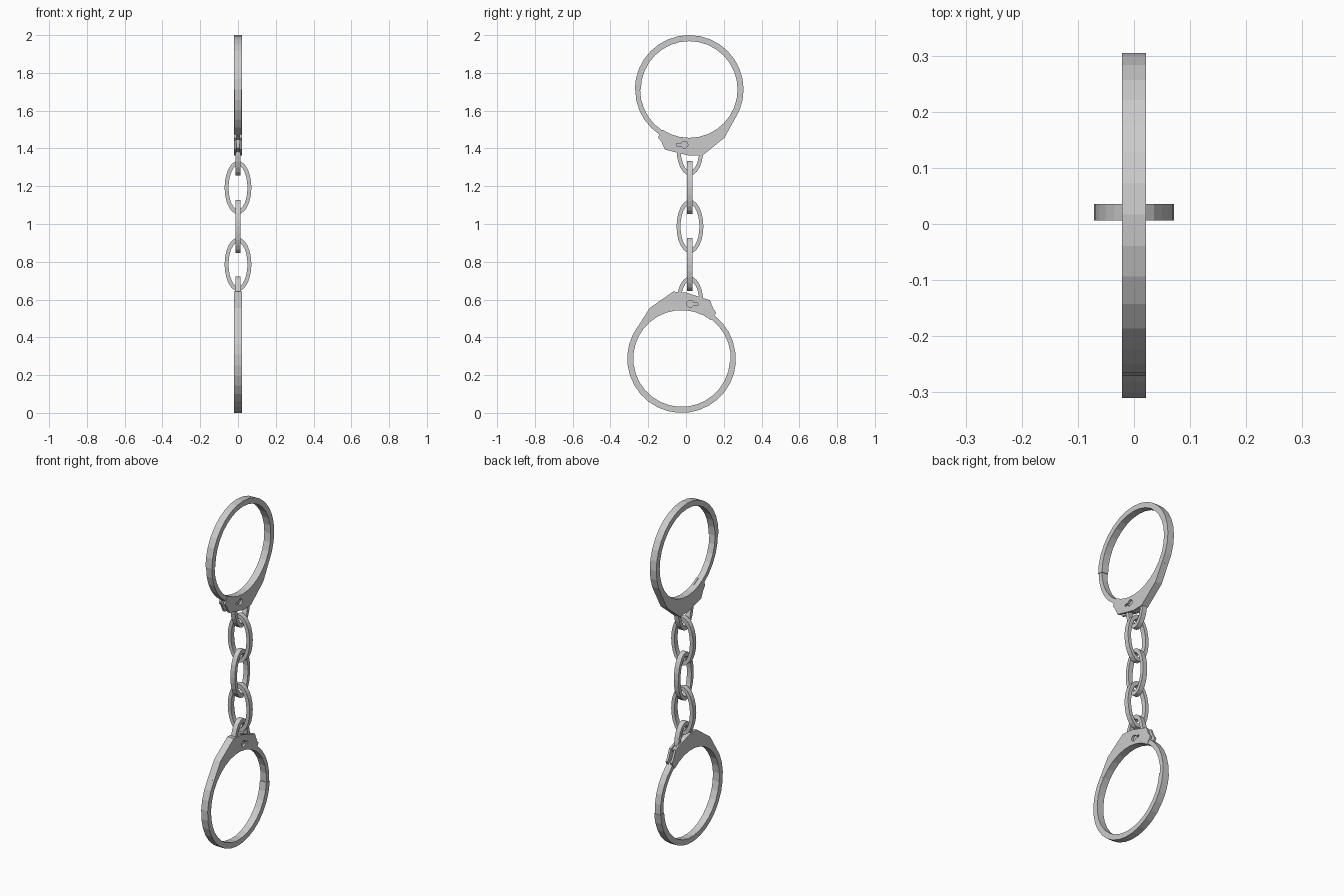
import bpy, bmesh
from math import sin, cos, pi, radians
from mathutils import Matrix

if "Cube" in bpy.data.objects:
    bpy.data.objects.remove(bpy.data.objects["Cube"])

STEP = 11.25          # 32 facets per full ring
HALF = 0.021          # half thickness of the cuffs
CHAIN_Y = 0.021


def make_object(name, bm, matrix=Matrix()):
    bmesh.ops.recalc_face_normals(bm, faces=bm.faces)
    bm.transform(matrix)
    mesh = bpy.data.meshes.new(name)
    bm.to_mesh(mesh)
    bm.free()
    ob = bpy.data.objects.new(name, mesh)
    bpy.context.collection.objects.link(ob)
    return ob


def prism(name, outline, x0, x1, matrix):
    """Extrude a (y, z) outline along x."""
    bm = bmesh.new()
    face = bm.faces.new([bm.verts.new((x0, y, z)) for y, z in outline])
    new = bmesh.ops.extrude_face_region(bm, geom=[face])["geom"]
    for v in new:
        if isinstance(v, bmesh.types.BMVert):
            v.co.x = x1
    return make_object(name, bm, matrix)


def arc(r, start, count, step=STEP):
    return [(r * cos(radians(start + i * step)), r * sin(radians(start + i * step)))
            for i in range(count + 1)]


def sweep(name, r_in, r_out, start, count, half, matrix):
    """Curved bar with rectangular section."""
    bm = bmesh.new()
    rows = []
    for (yi, zi), (yo, zo) in zip(arc(r_in, start, count), arc(r_out, start, count)):
        rows.append([bm.verts.new(p) for p in
                     ((-half, yi, zi), (half, yi, zi), (half, yo, zo), (-half, yo, zo))])
    for a, b in zip(rows, rows[1:]):
        for i in range(4):
            j = (i + 1) % 4
            bm.faces.new((a[i], a[j], b[j], b[i]))
    bm.faces.new(rows[0])
    bm.faces.new(rows[-1])
    return make_object(name, bm, matrix)


def link(name, z, turned=False, start=0.0, span=1.0):
    """Oval chain link, or part of one, with a flat rectangular section."""
    n = 24
    count = round(n * span)
    bm = bmesh.new()
    rows = []
    for i in range(count + (span < 1)):
        a = start + 2 * pi * i / n
        ci, si = 0.050 * cos(a), 0.116 * sin(a)
        co, so = 0.071 * cos(a), 0.141 * sin(a)
        rows.append([bm.verts.new(p) for p in
                     ((-.0145, ci, si), (.0145, ci, si), (.0145, co, so), (-.0145, co, so))])
    pairs = list(zip(rows, rows[1:]))
    if span == 1:
        pairs.append((rows[-1], rows[0]))
    else:
        bm.faces.new(rows[0])
        bm.faces.new(rows[-1])
    for a, b in pairs:
        for i in range(4):
            j = (i + 1) % 4
            bm.faces.new((a[i], a[j], b[j], b[i]))
    turn = Matrix.Rotation(pi / 2 if turned else 0, 4, 'Z')
    make_object(name, bm, Matrix.Translation((0, CHAIN_Y, z)) @ turn)


def cuff(prefix, y, z, angle):
    m = Matrix.Translation((0, y, z)) @ Matrix.Rotation(radians(angle), 4, 'X')
    # fixed bow and slightly thinner swinging arm
    sweep(prefix + "_bow", 0.256, 0.288, -33.75, 19, HALF, m)
    sweep(prefix + "_swing_arm", 0.260, 0.286, 180, 6, 0.0185, m)
    # lock housing: two cheeks around a core that leaves a slot at the open end
    lower = [(-0.128, -0.318), (0.0, -0.35), (0.07, -0.35), (0.187, -0.255), (0.239, -0.16)]
    inner = arc(0.256, -33.75, 8, -STEP)
    cheek = [(-0.160, -0.243), (-0.165, -0.256), (-0.150, -0.272)] + lower + inner
    core = [(-0.118, -0.31)] + lower[1:] + inner[:-1]
    prism(prefix + "_lock_core", core, -0.009, 0.009, m)
    prism(prefix + "_back_cheek", cheek, -HALF, -0.009, m)
    front = prism(prefix + "_front_cheek", cheek, 0.009, HALF, m)
    # keyhole: round hole with a slot on one side
    hole = [(-0.025 + 0.018 * cos(radians(a)), -0.292 + 0.018 * sin(radians(a)))
            for a in range(-160, 161, 20)]
    hole += [(-0.067, -0.286), (-0.067, -0.298)]
    cutter = prism(prefix + "_keyhole_cutter", hole, 0.0, 0.04, m)
    cutter.hide_render = True
    cutter.hide_set(True)
    mod = front.modifiers.new("keyhole", 'BOOLEAN')
    mod.operation = 'DIFFERENCE'
    mod.solver = 'EXACT'
    mod.object = cutter
    bpy.context.view_layer.objects.active = front
    bpy.ops.object.modifier_apply(modifier=mod.name)
    bpy.data.objects.remove(cutter)


cuff("upper_cuff", 0.017, 1.712, 0)
cuff("lower_cuff", -0.023, 0.288, 176)

# chain: half loops set into the housings, three full links between
link("upper_anchor_loop", 1.398, start=pi, span=0.5)
link("upper_link", 1.193, turned=True)
link("middle_link", 0.987)
link("lower_link", 0.786, turned=True)
link("lower_anchor_loop", 0.581, start=0, span=0.5)
